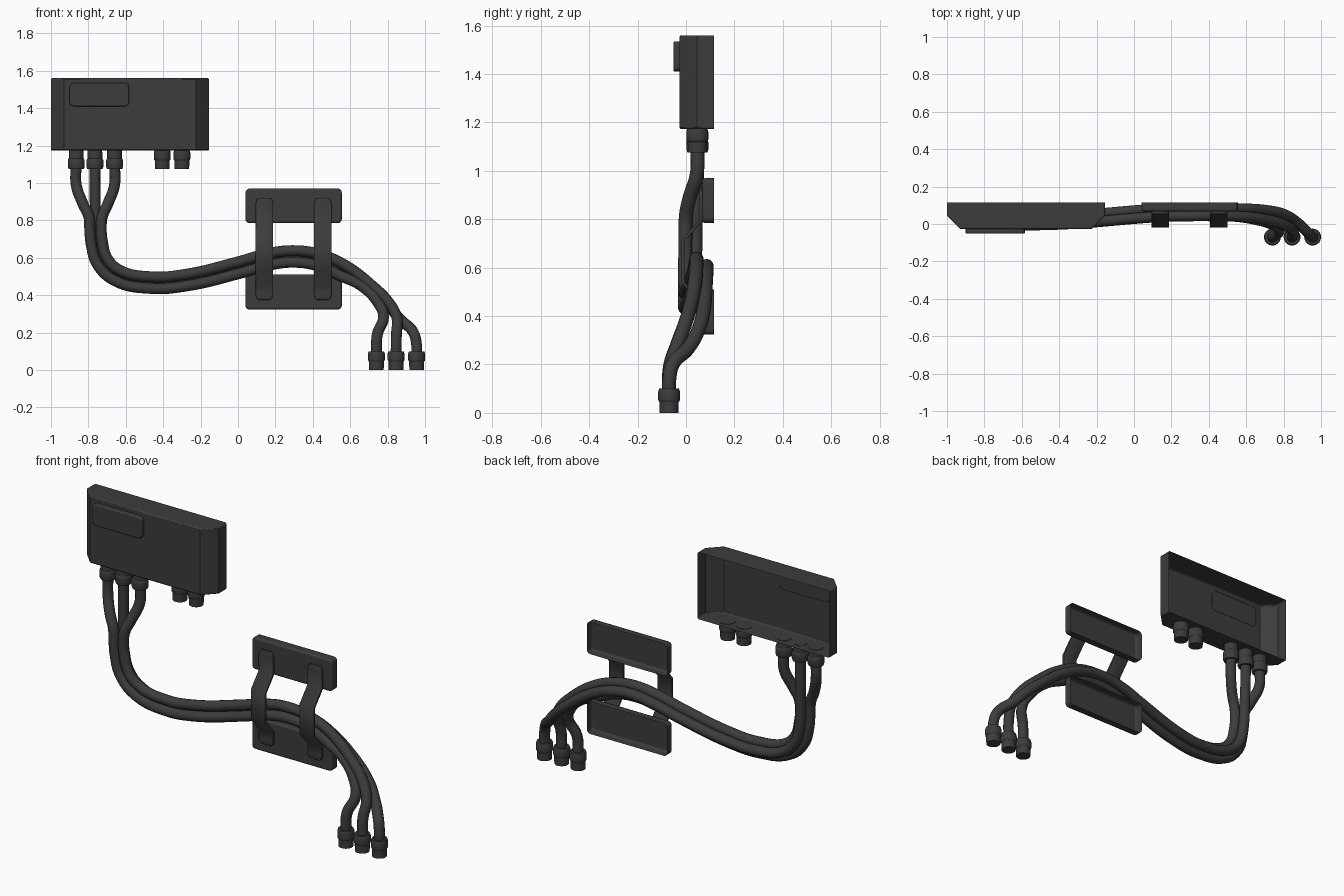
import bpy, bmesh, math
from mathutils import Vector

if "Cube" in bpy.data.objects:
    bpy.data.objects.remove(bpy.data.objects["Cube"])

mat = bpy.data.materials.new("dark_plastic")
mat.diffuse_color = (0.045, 0.045, 0.045, 1)
mat.use_nodes = True
mat.node_tree.nodes["Principled BSDF"].inputs["Base Color"].default_value = mat.diffuse_color


def finish(ob, bevel=0, segs=2):
    ob.data.materials.append(mat)
    bpy.ops.object.select_all(action='DESELECT')
    ob.select_set(True)
    bpy.context.view_layer.objects.active = ob
    bpy.ops.object.shade_smooth_by_angle(angle=math.radians(35))
    if bevel:
        m = ob.modifiers.new("bevel", 'BEVEL')
        m.width, m.segments, m.limit_method = bevel, segs, 'ANGLE'
        m.angle_limit = math.radians(50)
    return ob


def from_bmesh(name, bm, **kw):
    bmesh.ops.recalc_face_normals(bm, faces=bm.faces)
    me = bpy.data.meshes.new(name)
    bm.to_mesh(me)
    bm.free()
    ob = bpy.data.objects.new(name, me)
    bpy.context.collection.objects.link(ob)
    return finish(ob, **kw)


def shell(name, x0, x1, z0, z1, y0, y1, r, bevel):
    """Plate with rounded corners, facing -y, open at the back."""
    bm = bmesh.new()
    ring = []
    for i, (cx, cz) in enumerate([(x1 - r, z1 - r), (x0 + r, z1 - r), (x0 + r, z0 + r), (x1 - r, z0 + r)]):
        for k in range(6):
            a = math.radians(90 * i + 18 * k)
            ring.append((cx + r * math.cos(a), cz + r * math.sin(a)))
    front = bm.faces.new([bm.verts.new((x, y0, z)) for x, z in ring])
    out = bmesh.ops.extrude_edge_only(bm, edges=front.edges[:])
    for v in out['geom']:
        if isinstance(v, bmesh.types.BMVert):
            v.co.y = y1
    return from_bmesh(name, bm, bevel=bevel)


# control box: chamfered profile extruded upward, back left open
bm = bmesh.new()
prof = [(-1, .115), (-1, .045), (-.93, -.027), (-.225, -.027), (-.155, .045), (-.155, .115)]
lo = [bm.verts.new((x, y, 1.173)) for x, y in prof]
hi = [bm.verts.new((x, y, 1.56)) for x, y in prof]
for i in range(5):
    bm.faces.new((lo[i], lo[i + 1], hi[i + 1], hi[i]))
bm.faces.new(lo)
bm.faces.new(hi)
from_bmesh("control_box", bm, bevel=.007)
shell("box_label_plate", -.9, -.583, 1.41, 1.535, -.052, -.025, .022, .006)


def connector(name, x, y, z, d):
    """Turned fitting: neck starts at z, collar follows in direction d."""
    prof = [(0, 0), (.039, 0), (.04, .045), (.044, .05), (.045, .056), (.045, .088), (.041, .1), (0, .1)]
    bm = bmesh.new()
    n = 28
    vs = [bm.verts.new((x + r, y, z + d * h)) for r, h in prof]
    es = [bm.edges.new(p) for p in zip(vs, vs[1:])]
    bmesh.ops.spin(bm, geom=vs + es, cent=(x, y, 0), axis=(0, 0, 1), angle=2 * math.pi, steps=n)
    bmesh.ops.remove_doubles(bm, verts=bm.verts, dist=1e-5)
    from_bmesh(name, bm)


for i, x in enumerate((-.865, -.765, -.66)):
    connector(f"box_connector_{i}", x, .047, 1.175, -1)
for i, x in enumerate((-.405, -.3)):
    connector(f"spare_connector_{i}", x, .047, 1.075, 1)
for i, x in enumerate((.74, .845, .955)):
    connector(f"plug_{i}", x, -.07, 0, 1)

# cables: a shared bundle path with separate heads and tails
bundle = [Vector(p) for p in [
    (-.762, -.002, .76), (-.755, -.003, .68), (-.725, -.004, .58), (-.645, -.005, .505), (-.463, -.004, .467),
    (-.286, .005, .479), (.008, .03, .548), (.15, .04, .588), (.29, .043, .607), (.43, .043, .588), (.56, .04, .532)]]


def cable(name, head, side, back, tail):
    pts = [Vector(p) for p in head]
    for i, p in enumerate(bundle):
        t = bundle[min(i + 1, len(bundle) - 1)] - bundle[max(i - 1, 0)]
        n = Vector((-t.z, 0, t.x)).normalized()
        pts.append(p + n * side + Vector((0, back, 0)))
    pts += [Vector(p) for p in tail]
    cu = bpy.data.curves.new(name, 'CURVE')
    cu.dimensions, cu.bevel_depth, cu.bevel_resolution, cu.resolution_u = '3D', .029, 5, 8
    sp = cu.splines.new('BEZIER')
    sp.bezier_points.add(len(pts) - 1)
    for b, p in zip(sp.bezier_points, pts):
        b.co = p
        b.handle_left_type = b.handle_right_type = 'AUTO'
    tmp = bpy.data.objects.new(name + "_path", cu)
    bpy.context.collection.objects.link(tmp)
    bpy.context.view_layer.update()
    me = bpy.data.meshes.new_from_object(tmp)
    bpy.data.objects.remove(tmp)
    ob = bpy.data.objects.new(name, me)
    bpy.context.collection.objects.link(ob)
    finish(ob)


cable("cable_outer", [(-.865, .047, 1.1), (-.865, .045, .99), (-.83, .015, .89), (-.798, 0, .82)], -.031, 0,
      [(.66, .022, .45), (.745, -.005, .365), (.778, -.035, .285), (.745, -.066, .19), (.74, -.07, .08)])
cable("cable_inner", [(-.66, .047, 1.1), (-.66, .045, .99), (-.695, .015, .89), (-.725, 0, .82)], .031, 0,
      [(.71, .022, .457), (.81, -.008, .356), (.85, -.038, .275), (.847, -.066, .19), (.845, -.07, .08)])
cable("cable_rear", [(-.765, .047, 1.1), (-.765, .046, .97), (-.763, .042, .86)], 0, .042,
      [(.69, .075, .44), (.80, .052, .345), (.87, .01, .268), (.938, -.055, .2), (.955, -.07, .13), (.955, -.07, .08)])

# wall pads above and below the bundle
for name, z0, z1 in (("upper_pad", .785, .97), ("lower_pad", .323, .51)):
    shell(name, .04, .555, z0, z1, .067, .115, .022, .01)

# straps: bent strip with rounded ends, thickened
path = [(.92, .06), (.795, .06), (.71, -.013), (.54, -.013), (.455, .06), (.375, .06)]
for name, cx in (("left_strap", .141), ("right_strap", .453)):
    bm = bmesh.new()
    rows = [(.92, .06, .030), (.911, .06, .041), (.89, .06, .047)] + [(z, y, .047) for z, y in path[1:-1]]
    rows += [(.405, .06, .047), (.384, .06, .041), (.375, .06, .030)]
    prev = None
    for z, y, w in rows:
        cur = [bm.verts.new((cx + s * w, y, z)) for s in (-1, 1)]
        if prev:
            bm.faces.new((prev[0], cur[0], cur[1], prev[1]))
        prev = cur
    ob = from_bmesh(name, bm)
    m = ob.modifiers.new("thickness", 'SOLIDIFY')
    m.thickness, m.offset = .014, 0
    b = ob.modifiers.new("bevel", 'BEVEL')
    b.width, b.segments, b.limit_method, b.angle_limit = .003, 2, 'ANGLE', math.radians(60)
